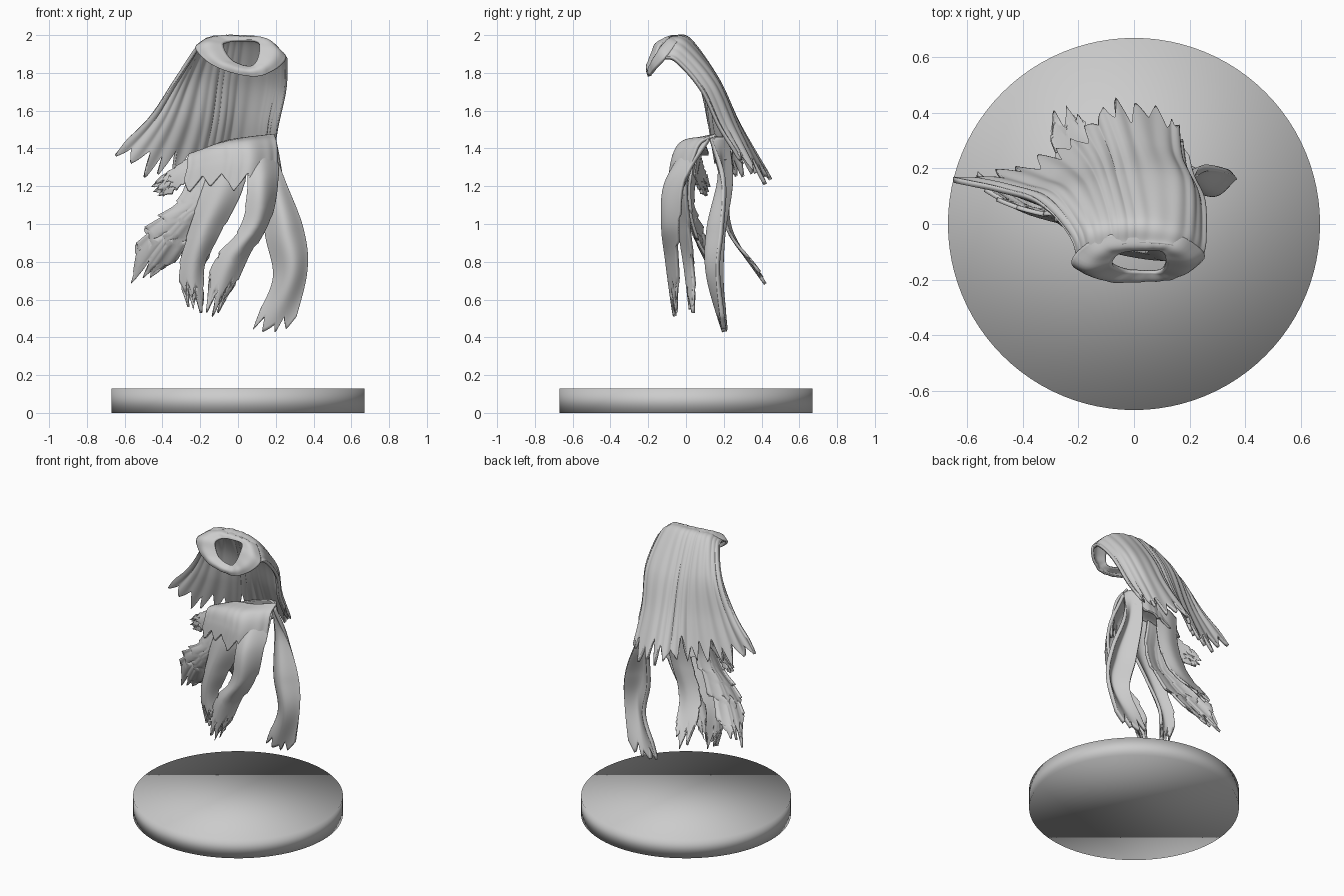
import bpy, bmesh, math, random
from mathutils import Vector

random.seed(7)


def spline(pts, t, closed=False):
    """Catmull-Rom point at t in 0..1 through pts."""
    n = len(pts)
    f = t * (n if closed else n - 1)
    i = int(f) if closed else min(int(f), n - 2)
    f -= i

    def p(k):
        if closed:
            return pts[k % n]
        if k < 0:
            return pts[0] * 2 - pts[1]
        if k >= n:
            return pts[-1] * 2 - pts[-2]
        return pts[k]
    a, b, c, d = p(i - 1), p(i), p(i + 1), p(i + 2)
    return 0.5 * (b * 2 + (c - a) * f + (a * 2 - b * 5 + c * 4 - d) * f * f
                  + (b * 3 - a - c * 3 + d) * f ** 3)


def cloth(name, rows, nu=28, nv=40, closed=False, teeth=5, rag=0.15,
          side=0.0, folds=0, amp=0.0, thick=0.016):
    """Sheet through rows of points, with torn hem, frayed sides and folds."""
    rows = [[Vector(p) for p in r] for r in rows]
    # uneven tooth borders (the notches) and depths of the hem
    edge = [(k + random.uniform(-.3, .3) * (0 < k < teeth)) / teeth
            for k in range(teeth + 1)]
    depth = [random.uniform(0.5, 1.0) for _ in edge]
    tip = [random.uniform(0.0, 0.3) for _ in edge]
    skew = [random.uniform(0.3, 0.7) for _ in edge]
    phase = [random.uniform(0, 6) for _ in range(3)]

    def hem_cut(u):
        k = max(i for i in range(teeth) if edge[i] <= u + 1e-9)
        f = (u - edge[k]) / (edge[k + 1] - edge[k])
        if f < skew[k]:
            return rag * (tip[k] + (depth[k] - tip[k]) * (1 - f / skew[k]))
        g = (f - skew[k]) / (1 - skew[k])
        return rag * (tip[k] + (depth[k + 1] - tip[k]) * g)

    def fray(t, n):
        return side * t * (1 - (t * n) % 1)

    bm = bmesh.new()
    grid = []
    cols = nu if closed else nu + 1
    for j in range(nv + 1):
        t = j / nv
        line = []
        for i in range(cols):
            u = i / nu
            a, b = fray(t, 5.3), fray(t, 4.2)
            v = t * (1 - hem_cut(u) * t * t)
            w = a + u * (1 - a - b)
            line.append(bm.verts.new(
                spline([spline(r, w, closed) for r in rows], v)))
        grid.append(line)
    for j in range(nv):
        for i in range(nu):
            k = (i + 1) % cols
            bm.faces.new((grid[j][i], grid[j + 1][i],
                          grid[j + 1][k], grid[j][k]))
    bm.normal_update()
    moves = []
    for j, line in enumerate(grid):
        for i, v in enumerate(line):
            u, t = i / nu * 6.283, j / nv
            w = (math.sin(u * folds + 1.5 * t + phase[0])
                 * math.sin(u * 1.0 + phase[1])
                 + 0.6 * math.sin(u * round(folds * 2.3) + 2 * math.sin(u * 2) + phase[2]))
            moves.append((v, v.normal * (w * amp * min(1, 0.15 + t))))
    for v, m in moves:
        v.co += m
    me = bpy.data.meshes.new(name)
    bm.to_mesh(me)
    bm.free()
    ob = bpy.data.objects.new(name, me)
    bpy.context.collection.objects.link(ob)
    s = ob.modifiers.new("thickness", 'SOLIDIFY')
    s.thickness, s.offset = thick, 0
    bpy.context.view_layer.objects.active = ob
    ob.select_set(True)
    bpy.ops.object.shade_smooth_by_angle(angle=math.radians(50))
    ob.select_set(False)
    return ob


# round base
bpy.ops.mesh.primitive_cylinder_add(vertices=96, radius=0.67, depth=0.13,
                                    location=(0, 0, 0.065))
bpy.context.object.name = "base"
bpy.ops.object.shade_smooth()
bpy.context.object.select_set(False)

# collar ring around the neck hole, starting at the front
cloth("collar", [
    [(0.06, -.17, 1.83), (-.03, -.165, 1.86), (-.08, -.14, 1.94), (-.05, -.10, 1.965),
     (0.03, -.09, 1.97), (0.10, -.095, 1.965), (0.115, -.13, 1.93), (0.10, -.165, 1.86)],
    [(0.05, -.20, 1.81), (-.10, -.195, 1.86), (-.16, -.155, 1.95), (-.10, -.09, 1.988),
     (0.03, -.075, 1.985), (0.13, -.08, 1.98), (0.20, -.135, 1.92), (0.15, -.185, 1.84)],
    [(0.05, -.195, 1.785), (-.13, -.19, 1.84), (-.22, -.13, 1.93), (-.13, -.05, 1.985),
     (0.03, -.03, 1.982), (0.15, -.04, 1.965), (0.25, -.11, 1.88), (0.16, -.18, 1.80)]],
    nu=64, nv=12, closed=True, rag=0, folds=6, amp=0.003)

# cape falling from the collar to the back and the left
cloth("cape", [
    [(-.20, -.15, 1.925), (-.15, -.10, 1.975), (-.08, -.08, 1.985), (0.02, -.07, 1.985), (0.14, -.08, 1.975), (0.245, -.12, 1.88)],
    [(-.225, -.05, 1.92), (-.17, -.01, 1.96), (-.09, 0.01, 1.97), (0.02, 0.02, 1.97), (0.16, 0.0, 1.945), (0.255, -.05, 1.86)],
    [(-.34, 0.07, 1.75), (-.25, 0.11, 1.77), (-.13, 0.14, 1.77), (-.01, 0.165, 1.76), (0.16, 0.16, 1.75), (0.25, 0.08, 1.71)],
    [(-.49, 0.12, 1.54), (-.34, 0.15, 1.51), (-.17, 0.22, 1.51), (-.04, 0.28, 1.51), (0.12, 0.27, 1.50), (0.205, 0.18, 1.50)],
    [(-.71, 0.16, 1.345), (-.48, 0.20, 1.21), (-.24, 0.31, 1.22), (-.10, 0.46, 1.20), (0.11, 0.41, 1.21), (0.18, 0.32, 1.29)]],
    nu=150, nv=70, teeth=15, rag=0.17, folds=6, amp=0.006, thick=0.02)

# waist wrap rolled over at the top, front and back
cloth("waist_front", [
    [(-.22, 0.12, 1.37), (-.08, 0.10, 1.43), (0.06, 0.09, 1.455), (0.19, 0.16, 1.47)],
    [(-.26, 0.05, 1.36), (-.10, 0.0, 1.41), (0.06, -.02, 1.43), (0.20, 0.08, 1.43)],
    [(-.27, 0.02, 1.29), (-.10, -.04, 1.33), (0.07, -.07, 1.33), (0.205, 0.04, 1.34)],
    [(-.31, 0.02, 1.16), (-.13, -.05, 1.18), (0.04, -.09, 1.14), (0.195, -.02, 1.14)]],
    nu=60, teeth=5, rag=0.3, folds=3, amp=0.003)
cloth("waist_back", [
    [(-.18, 0.17, 1.36), (-.05, 0.21, 1.41), (0.10, 0.21, 1.455), (0.19, 0.14, 1.465)],
    [(-.22, 0.20, 1.22), (-.06, 0.24, 1.26), (0.10, 0.24, 1.30), (0.20, 0.17, 1.35)]],
    nu=48, teeth=5, rag=0.3, folds=3, amp=0.003)

# long right panel
cloth("right_panel", [
    [(0.12, 0.22, 1.45), (0.16, 0.18, 1.46), (0.19, 0.13, 1.45)],
    [(0.13, 0.24, 1.22), (0.19, 0.18, 1.24), (0.25, 0.20, 1.22)],
    [(0.15, 0.20, 0.95), (0.25, 0.12, 0.97), (0.34, 0.19, 0.97)],
    [(0.19, 0.19, 0.70), (0.28, 0.12, 0.72), (0.36, 0.17, 0.75)],
    [(0.05, 0.21, 0.43), (0.14, 0.22, 0.37), (0.29, 0.20, 0.43)]],
    nu=40, nv=50, teeth=4, rag=0.12, thick=0.025)

# front strips, from centre to left
cloth("front_strip_centre", [
    [(0.03, 0.00, 1.42), (0.12, 0.04, 1.44), (0.19, 0.13, 1.46)],
    [(0.05, -.09, 1.20), (0.13, -.10, 1.22), (0.21, 0.00, 1.24)],
    [(0.01, -.09, 0.98), (0.10, -.12, 1.00), (0.165, -.03, 1.02)],
    [(-.13, -.06, 0.80), (-.04, -.10, 0.80), (0.06, -.04, 0.83)],
    [(-.19, -.05, 0.56), (-.15, -.06, 0.50), (-.09, -.04, 0.53)]],
    teeth=3, rag=0.16, side=0.1, thick=0.02)
cloth("front_strip_middle", [
    [(-.12, 0.03, 1.38), (-.04, 0.0, 1.41), (0.04, 0.02, 1.42)],
    [(-.19, 0.0, 1.18), (-.08, -.04, 1.19), (0.03, 0.0, 1.20)],
    [(-.26, 0.02, 0.96), (-.18, -.03, 0.96), (-.08, 0.02, 0.98)],
    [(-.31, 0.04, 0.75), (-.24, 0.0, 0.75), (-.18, 0.04, 0.77)],
    [(-.28, 0.04, 0.56), (-.23, 0.03, 0.50), (-.17, 0.05, 0.53)]],
    teeth=3, rag=0.16, side=0.08, thick=0.02)
cloth("front_strip_left", [
    [(-.24, 0.07, 1.35), (-.17, 0.04, 1.37), (-.08, 0.04, 1.39)],
    [(-.32, 0.04, 1.13), (-.20, 0.0, 1.14), (-.08, 0.02, 1.15)],
    [(-.50, 0.09, 0.98), (-.36, 0.05, 0.94), (-.21, 0.06, 0.92)],
    [(-.60, 0.20, 0.72), (-.55, 0.19, 0.66), (-.42, 0.18, 0.72)]],
    nu=32, nv=50, teeth=3, rag=0.2, side=0.2, folds=2, amp=0.003)

# short rags at the left hip and the flared strip at the back
cloth("hip_rag", [
    [(-.20, 0.07, 1.39), (-.20, 0.05, 1.34), (-.22, 0.04, 1.26)],
    [(-.32, 0.09, 1.31), (-.32, 0.07, 1.26), (-.30, 0.06, 1.20)],
    [(-.46, 0.13, 1.22), (-.46, 0.12, 1.16), (-.38, 0.10, 1.13)]],
    teeth=3, rag=0.3, side=0.15)
cloth("back_strip", [
    [(-.16, 0.22, 1.36), (-.08, 0.24, 1.38), (0.01, 0.24, 1.40)],
    [(-.20, 0.20, 1.15), (-.11, 0.22, 1.15), (-.03, 0.20, 1.16)],
    [(-.28, 0.23, 0.95), (-.19, 0.25, 0.94), (-.11, 0.23, 0.95)],
    [(-.32, 0.41, 0.72), (-.25, 0.42, 0.68), (-.19, 0.42, 0.73)]],
    teeth=3, rag=0.18, side=0.08)
